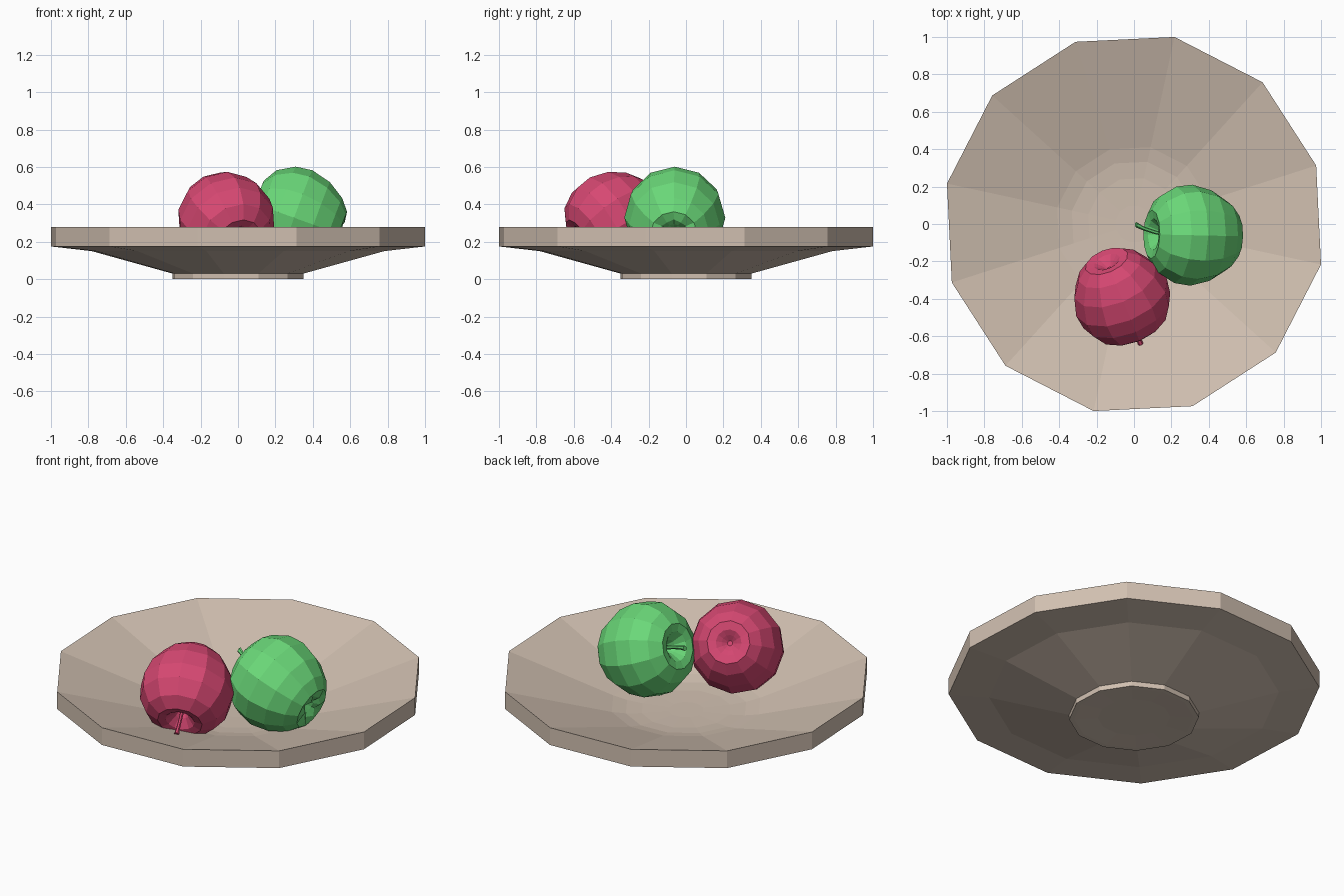
import bpy, bmesh, math
from mathutils import Vector

if "Cube" in bpy.data.objects:
    bpy.data.objects.remove(bpy.data.objects["Cube"])

def material(name, rgb):
    m = bpy.data.materials.new(name)
    m.diffuse_color = (*rgb, 1)
    m.use_nodes = True
    m.node_tree.nodes["Principled BSDF"].inputs["Base Color"].default_value = m.diffuse_color
    return m

clay = material("pale_clay", (0.64, 0.53, 0.44))
red = material("crimson", (0.68, 0.065, 0.17))
green = material("apple_green", (0.145, 0.69, 0.19))

def finish(name, bm, mat):
    bmesh.ops.recalc_face_normals(bm, faces=bm.faces)
    me = bpy.data.meshes.new(name)
    bm.to_mesh(me)
    bm.free()
    me.materials.append(mat)
    ob = bpy.data.objects.new(name, me)
    bpy.context.collection.objects.link(ob)
    return ob

def skin(bm, rings):
    """Bridge successive vertex rings and cap both ends."""
    n = len(rings[0])
    for a, b in zip(rings, rings[1:]):
        for i in range(n):
            j = (i + 1) % n
            bm.faces.new((a[i], a[j], b[j], b[i]))
    bm.faces.new(rings[0])
    bm.faces.new(rings[-1])

def lathe(name, profile, mat, sides=12, turn=0.0, lobed=()):
    """Spin (radius, height) points; rings listed in lobed get alternating bumps."""
    bm = bmesh.new()
    rings = []
    for k, (r, z) in enumerate(profile):
        ring = []
        for i in range(sides):
            a = turn + math.tau * i / sides
            dz = (0.012 if i % 2 else -0.012) if k in lobed else 0
            ring.append(bm.verts.new((r * math.cos(a), r * math.sin(a), z + dz)))
        rings.append(ring)
    skin(bm, rings)
    return finish(name, bm, mat)

def tube(name, points, radii, mat, sides=6):
    bm = bmesh.new()
    rings = [[bm.verts.new((x + r * math.cos(math.tau * i / sides),
                            y + r * math.sin(math.tau * i / sides), z))
              for i in range(sides)] for (x, y, z), r in zip(points, radii)]
    skin(bm, rings)
    return finish(name, bm, mat)

# Shallow twelve-sided bowl: foot, flared underside, upright rim, inner floor
lathe("bowl", [(0.20, 0.006), (0.33, 0.0), (0.358, 0.0), (0.358, 0.03), (0.80, 0.15),
               (1.023, 0.175), (1.023, 0.28), (0.42, 0.095), (0.34, 0.078),
               (0.25, 0.07), (0.10, 0.066)], clay, turn=math.radians(17.8))

# Apple profile from stem hollow to blossom end
APPLE = [(0.015, 0.13), (0.04, 0.18), (0.085, 0.225), (0.13, 0.235), (0.205, 0.19),
         (0.258, 0.10), (0.27, 0.01), (0.242, -0.10), (0.185, -0.19), (0.125, -0.24),
         (0.075, -0.235), (0.045, -0.215), (0.015, -0.19)]

def apple(name, centre, axis, mat, size, lobed, bend):
    rot = Vector(axis).to_track_quat('Z', 'Y')
    body = lathe(name, APPLE, mat, lobed=lobed)
    # Bend the stem towards a world-space direction
    b = rot.inverted() @ Vector(bend)
    stem = tube(name + "_stem", [(0, 0, 0.12), (b.x * 0.2, b.y * 0.2, 0.21),
                                 (b.x * 0.6, b.y * 0.6, 0.28), (b.x, b.y, 0.325)],
                [0.012, 0.010, 0.011, 0.015], mat)
    for ob in (body, stem):
        ob.rotation_mode = 'QUATERNION'
        ob.rotation_quaternion = rot
        ob.location = centre
        ob.scale = (size,) * 3

apple("red_apple", (-0.07, -0.385, 0.322), (0.33, -0.80, -0.50), red, 0.97, (), (0, 0, 0.01))
apple("green_apple", (0.315, -0.06, 0.325), (-0.94, 0.02, 0.34), green, 1.0, (10,), (0, 0.05, 0))
